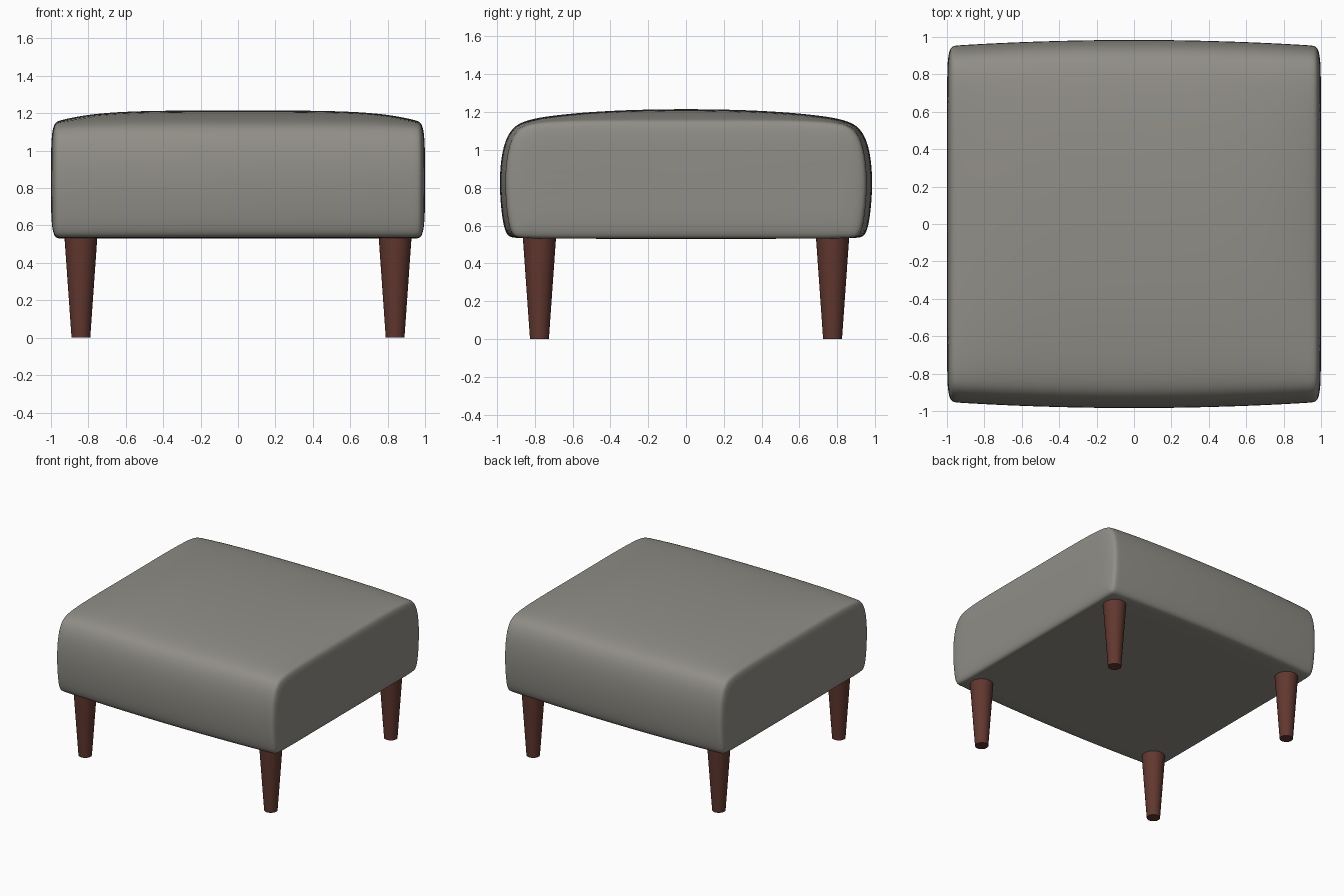
import bpy
import bmesh
import math

if "Cube" in bpy.data.objects:
    bpy.data.objects.remove(bpy.data.objects["Cube"], do_unlink=True)


def make_material(name, rgb):
    mat = bpy.data.materials.new(name)
    mat.use_nodes = True
    color = (*rgb, 1.0)
    mat.diffuse_color = color
    mat.node_tree.nodes["Principled BSDF"].inputs["Base Color"].default_value = color
    return mat


fabric = make_material("warm grey upholstery", (0.28, 0.27, 0.24))
wood = make_material("dark red wood", (0.12, 0.039, 0.028))

BASE_Z, MID_Z = 0.53, 0.84

# Half cross-section of the cushion (y, z), from the base up to the crown
half = [(0.45, 0.53), (0.90, 0.53), (0.945, 0.54), (0.967, 0.60), (0.982, 0.72),
        (0.987, 0.85), (0.977, 0.97), (0.953, 1.06), (0.915, 1.12), (0.86, 1.152),
        (0.75, 1.178), (0.50, 1.202), (0.25, 1.213)]
profile = ([(0, BASE_Z)] + half + [(0, 1.216)]
           + [(-y, z) for y, z in reversed(half)])

# Stations along x with the inset that rounds over the side panels
right_half = [(0.25, 0), (0.5, 0), (0.7, 0), (0.83, 0), (0.92, 0), (0.96, 0.0),
              (0.978, 0.008), (0.99, 0.035), (0.997, 0.09), (1.0, 0.17)]
stations = [(-x, i) for x, i in reversed(right_half)] + [(0, 0)] + right_half


def section(x, inset):
    """Cushion outline at x: narrower and flatter towards the sides."""
    t = min(abs(x) / 0.97, 1.0)
    points = []
    for y, z in profile:
        if z > MID_Z:
            z -= 0.06 * t ** 5 * (1 - (y / 0.99) ** 2)
        y *= (1 - 0.032 * t ** 2) * (1 - inset / 0.95)
        z = MID_Z + (z - MID_Z) * (1 - inset / 0.31)
        points.append((x, y, z))
    return points


# Cushion lofted through the stations
bm = bmesh.new()
rings = [[bm.verts.new(p) for p in section(x, i)] for x, i in stations]
count = len(profile)
for a, b in zip(rings, rings[1:]):
    for k in range(count):
        n = (k + 1) % count
        bm.faces.new((a[k], a[n], b[n], b[k]))
bm.faces.new(rings[0])
bm.faces.new(rings[-1])
bmesh.ops.recalc_face_normals(bm, faces=bm.faces)
for face in bm.faces:
    face.smooth = True
mesh = bpy.data.meshes.new("cushion")
bm.to_mesh(mesh)
bm.free()
mesh.materials.append(fabric)
cushion = bpy.data.objects.new("cushion", mesh)
bpy.context.collection.objects.link(cushion)
subdivision = cushion.modifiers.new("soften", "SUBSURF")
subdivision.levels = subdivision.render_levels = 2

# Four tapered round legs
leg_height = BASE_Z + 0.01
for side, sx in (("right", -1), ("left", 1)):
    for end, sy in (("front", -1), ("back", 1)):
        bpy.ops.mesh.primitive_cone_add(
            vertices=32, radius1=0.05, radius2=0.088, depth=leg_height,
            location=(sx * 0.84, sy * 0.775, leg_height / 2))
        leg = bpy.context.object
        leg.name = f"{end}_{side}_leg"
        leg.data.materials.append(wood)
        bpy.ops.object.shade_smooth_by_angle(angle=math.radians(35))
